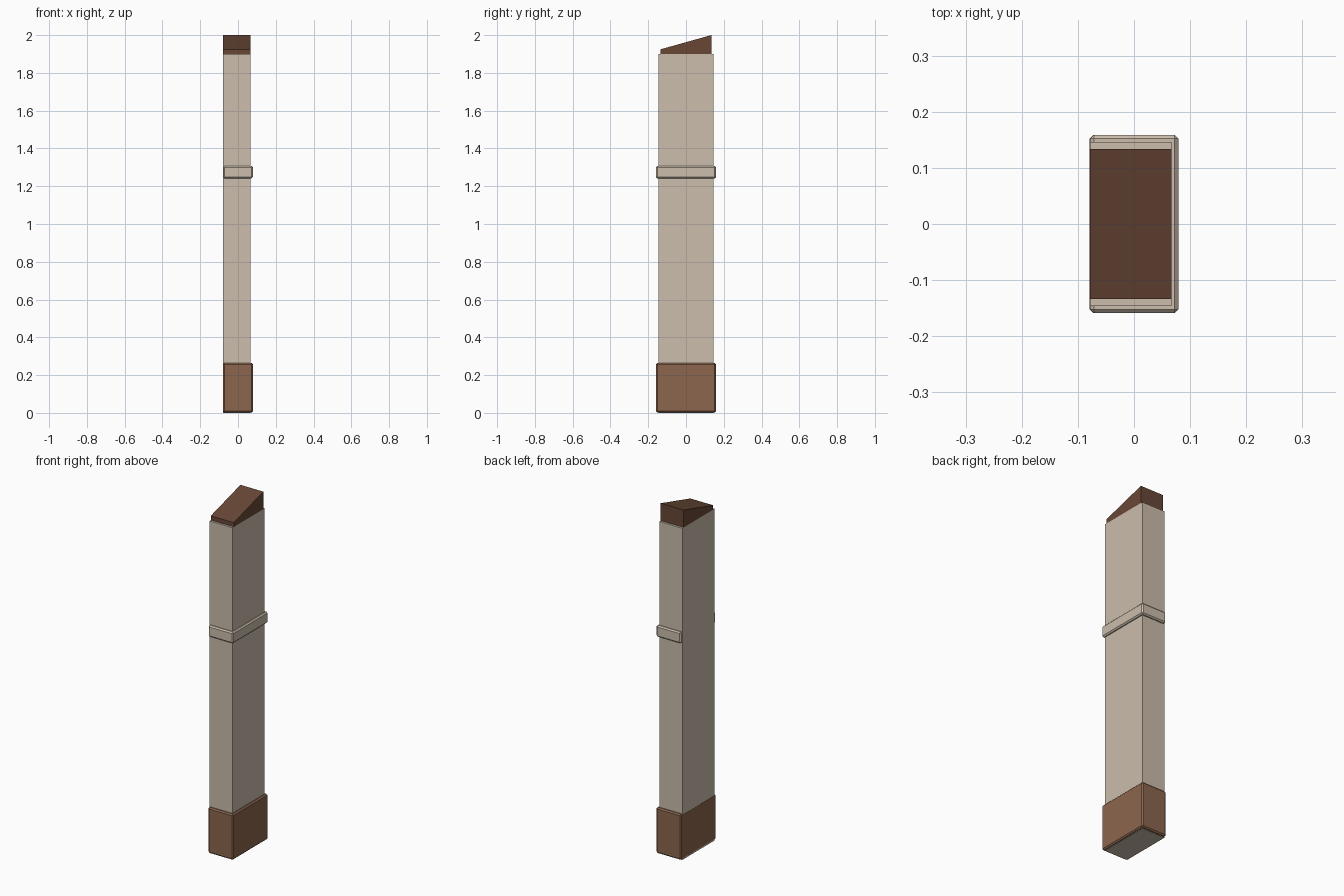
import bpy, bmesh

if "Cube" in bpy.data.objects:
    bpy.data.objects.remove(bpy.data.objects["Cube"])


def linear(c):
    c /= 255
    return c / 12.92 if c <= 0.04045 else ((c + 0.055) / 1.055) ** 2.4


def material(name, rgb):
    m = bpy.data.materials.new(name)
    m.diffuse_color = (*[linear(c) for c in rgb], 1)
    m.use_nodes = True
    m.node_tree.nodes["Principled BSDF"].inputs["Base Color"].default_value = m.diffuse_color
    return m


def block(name, mat, lo, hi, bevel=0, front_top=None):
    """Box between two corners, with optional chamfer or lowered front top edge."""
    bm = bmesh.new()
    bmesh.ops.create_cube(bm, size=1)
    for v in bm.verts:
        front = v.co.y < 0
        v.co = [h if c > 0 else l for c, l, h in zip(v.co, lo, hi)]
        if front_top is not None and front and v.co.z == hi[2]:
            v.co.z = front_top
    if bevel:
        bmesh.ops.bevel(bm, geom=bm.edges[:], offset=bevel, segments=1,
                        affect='EDGES', profile=0.5)
    bmesh.ops.recalc_face_normals(bm, faces=bm.faces[:])
    mesh = bpy.data.meshes.new(name)
    bm.to_mesh(mesh)
    bm.free()
    mesh.materials.append(mat)
    obj = bpy.data.objects.new(name, mesh)
    bpy.context.collection.objects.link(obj)
    return obj


cream = material("cream", (203, 189, 171))
brown = material("brown", (140, 102, 78))
dark = material("dark_brown", (104, 71, 54))

# Tall post, reaching the ground through the base
block("shaft", cream, (-0.0785, -0.146, 0), (0.067, 0.146, 1.9))

# Chamfered base sleeve and trim band, flush with the post on the left
block("base_sleeve", brown, (-0.079, -0.159, 0.002), (0.079, 0.159, 0.264), 0.007)
block("trim_band", cream, (-0.078, -0.159, 1.242), (0.079, 0.159, 1.307), 0.007)

# Sloped wedge cap, rising to the back
block("sloped_cap", dark, (-0.0785, -0.134, 1.9), (0.067, 0.134, 2.0), front_top=1.925)
